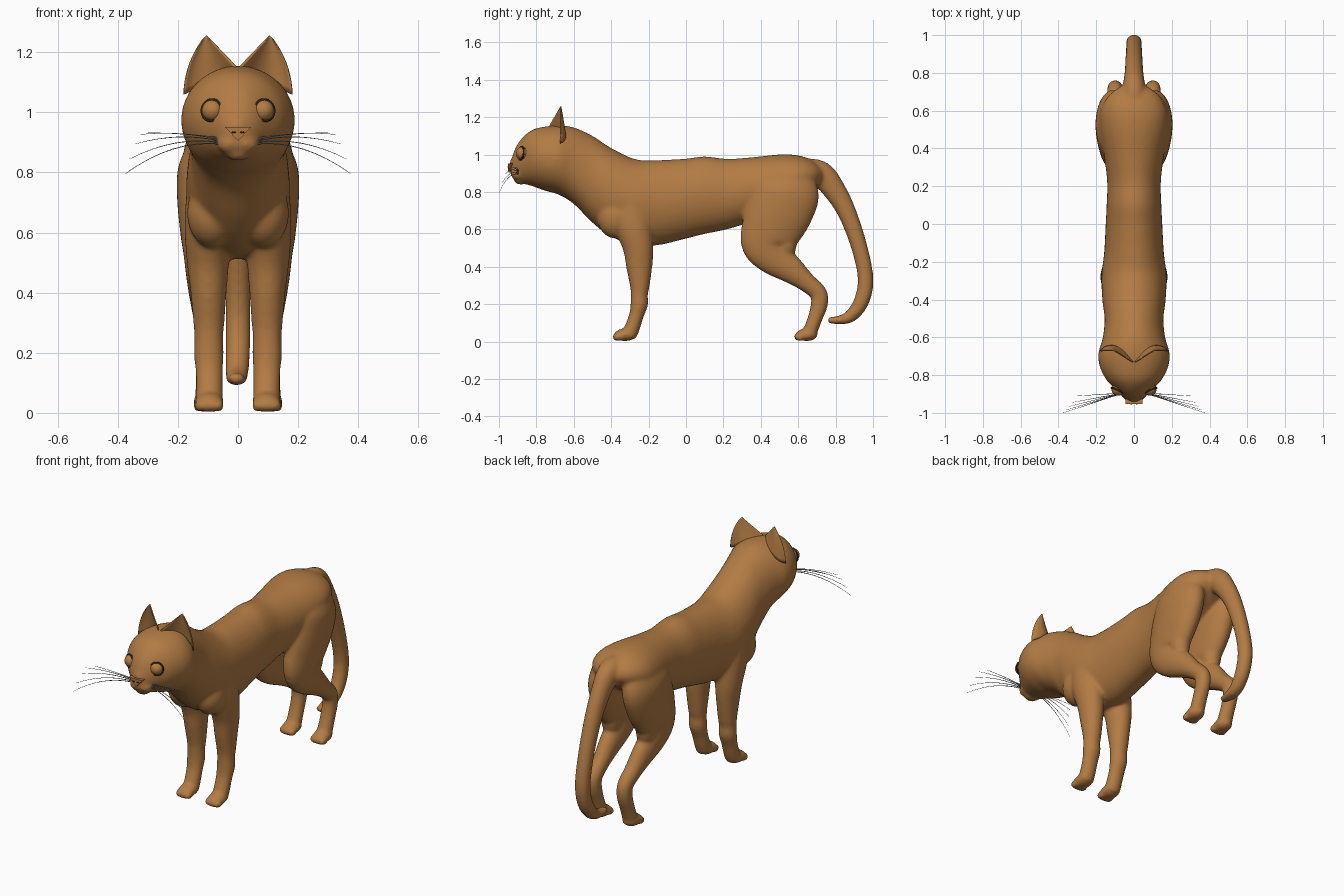
import bpy, bmesh, math
from mathutils import Vector, Matrix

cube = bpy.data.objects.get("Cube")
if cube:
    bpy.data.objects.remove(cube)


def material(name, rgb):
    m = bpy.data.materials.new(name)
    m.use_nodes = True
    m.diffuse_color = (*rgb, 1)
    m.node_tree.nodes["Principled BSDF"].inputs["Base Color"].default_value = (*rgb, 1)
    return m


FUR = material("brown fur", (0.45, 0.2, 0.058))
GREY = material("whisker grey", (0.22, 0.23, 0.24))
DARK = material("dark eye rim", (0.025, 0.022, 0.012))


def finish(bm, name, mat, smooth=True):
    bmesh.ops.recalc_face_normals(bm, faces=bm.faces)
    me = bpy.data.meshes.new(name)
    bm.to_mesh(me)
    bm.free()
    me.materials.append(mat)
    for p in me.polygons:
        p.use_smooth = smooth
    ob = bpy.data.objects.new(name, me)
    bpy.context.collection.objects.link(ob)
    return ob


def spline(pts, steps=5):
    """Catmull-Rom interpolation of tuples of any length."""
    pts = [Vector(p) for p in pts]
    out = []
    for i in range(len(pts) - 1):
        a, b, c, d = pts[max(i - 1, 0)], pts[i], pts[i + 1], pts[min(i + 2, len(pts) - 1)]
        for k in range(steps):
            t = k / steps
            out.append(b + (c - a) * (t / 2) + (2 * a - 5 * b + 4 * c - d) * (t * t / 2)
                       + (3 * b - a - 3 * c + d) * (t ** 3 / 2))
    return out + [pts[-1]]


def tube(bm, pts, upright=False, n=36):
    """Loft elliptical rings; each point is x, y, z, half width, half depth."""
    path, rings = spline(pts), []
    for i, p in enumerate(path):
        t = path[min(i + 1, len(path) - 1)] - path[max(i - 1, 0)]
        side = Vector((0, 0, 1)) if upright else Vector((0, -t[2], t[1])).normalized()
        c = Vector(p[:3])
        rings.append([bm.verts.new(c + Vector((p[3] * math.cos(a), 0, 0)) + side * (p[4] * math.sin(a)))
                      for a in (2 * math.pi * k / n for k in range(n))])
    for r, s in zip(rings, rings[1:]):
        for k in range(n):
            bm.faces.new((r[k], r[(k + 1) % n], s[(k + 1) % n], s[k]))
    bm.faces.new(rings[0])
    bm.faces.new(rings[-1])


def ball(bm, centre, size):
    bmesh.ops.create_uvsphere(bm, u_segments=24, v_segments=16, radius=1,
                              matrix=Matrix.Translation(centre) @ Matrix.Diagonal((*size, 1)))


body = bmesh.new()

# Head, neck and trunk: y, top, bottom, half width
trunk = [(-.935, .97, .89, .03), (-.91, 1.04, .865, .065), (-.87, 1.095, .845, .105),
         (-.82, 1.133, .83, .15), (-.75, 1.15, .805, .183), (-.68, 1.155, .785, .188),
         (-.6, 1.145, .735, .165), (-.5, 1.1, .635, .156), (-.4, 1.035, .56, .168),
         (-.27, .975, .515, .172), (-.15, .97, .515, .158), (0, .978, .55, .15),
         (.1, .99, .575, .145), (.22, .977, .6, .142), (.35, .985, .64, .157),
         (.5, 1.0, .69, .18), (.6, .995, .75, .175), (.68, .968, .81, .135), (.73, .93, .85, .07)]
tube(body, [(0, y, (t + b) / 2, w, (t - b) / 2) for y, t, b, w in trunk], upright=True)

# Tail
tube(body, [(0, .62, .92, .07, .06), (0, .72, .895, .06, .07), (0, .8, .8, .05, .06),
            (0, .865, .68, .046, .05), (0, .925, .51, .043, .044), (0, .96, .34, .042, .042),
            (0, .94, .22, .041, .042), (-.003, .885, .14, .039, .035),
            (-.005, .82, .115, .035, .024), (-.005, .757, .116, .022, .016)])

for s in (-1, 1):
    # Chest muscle
    ball(body, (s * .085, -.375, .665), (.085, .1, .115))
    # Foreleg from shoulder to wrist
    tube(body, [(s * .105, -.3, .76, .065, .1), (s * .1, -.28, .62, .078, .1),
                (s * .1, -.255, .5, .07, .082), (s * .098, -.25, .4, .06, .07),
                (s * .097, -.247, .3, .052, .053), (s * .097, -.25, .25, .048, .046),
                (s * .097, -.25, .2, .05, .047), (s * .096, -.265, .14, .046, .039),
                (s * .095, -.285, .08, .045, .041), (s * .095, -.305, .03, .046, .041)])
    # Hind leg from hip through knee and hock to ankle
    tube(body, [(s * .09, .56, .93, .06, .1), (s * .11, .545, .82, .088, .17),
                (s * .113, .51, .72, .09, .178), (s * .113, .458, .61, .08, .166),
                (s * .113, .425, .525, .068, .132), (s * .112, .465, .455, .06, .1),
                (s * .108, .56, .385, .053, .075), (s * .104, .64, .32, .046, .053),
                (s * .1, .707, .26, .042, .047), (s * .1, .713, .2, .041, .046),
                (s * .1, .692, .13, .041, .04), (s * .1, .67, .07, .043, .039),
                (s * .1, .655, .03, .044, .041)])
    ball(body, (s * .112, .53, .525), (.055, .062, .09))
    # Paws with toes
    for x, y in ((.095, -.325), (.1, .645)):
        ball(body, (s * x, y, .036), (.05, .06, .034))
        for k in (-1.5, -.5, .5, 1.5):
            ball(body, (s * x + k * .022, y - .045 + abs(k) * .005, .024), (.017, .027, .022))
    # Cheek of the muzzle
    ball(body, (s * .026, -.895, .895), (.044, .042, .034))
# Chin and bridge of the nose
ball(body, (0, -.885, .862), (.042, .035, .024))
ball(body, (0, -.905, .95), (.04, .04, .04))

cat = finish(body, "body", FUR)
rm = cat.modifiers.new("fuse", "REMESH")
rm.mode = "VOXEL"
rm.voxel_size = .009
rm.use_smooth_shade = True
sm = cat.modifiers.new("soften", "SMOOTH")
sm.factor = .5
sm.iterations = 12

# Nose: a wedge with two nostrils
bm = bmesh.new()
front = [bm.verts.new(p) for p in ((-.044, -.952, .952), (.044, -.952, .952), (0, -.95, .905))]
back = [bm.verts.new((v.co.x, -.89, v.co.z)) for v in front]
bm.faces.new(front)
bm.faces.new(back[::-1])
for i in range(3):
    bm.faces.new((front[i], front[(i + 1) % 3], back[(i + 1) % 3], back[i]))
finish(bm, "nose", FUR, smooth=False)
bm = bmesh.new()
for s in (-1, 1):
    ball(bm, (s * .014, -.952, .934), (.007, .003, .003))
finish(bm, "nostrils", DARK)

# Whisker tips: x, y, z
tips = [(.3, -.91, .932), (.33, -.945, .926), (.34, -.965, .895), (.36, -.985, .845), (.375, -1, .796)]

for s, side in ((-1, "right"), (1, "left")):
    # Eye with a dark rim
    centre, out = Vector((s * .084, -.873, 1.006)), Vector((s * .4, -.9, .12)).normalized()
    bm = bmesh.new()
    ball(bm, centre, (.036, .036, .036))
    finish(bm, side + "_eye", FUR)
    bpy.ops.mesh.primitive_torus_add(major_radius=.035, minor_radius=.005, major_segments=32,
                                     minor_segments=8, location=centre + out * .01,
                                     rotation=out.to_track_quat("Z", "Y").to_euler())
    rim = bpy.context.object
    rim.name = side + "_eye_rim"
    rim.data.materials.append(DARK)
    bpy.ops.object.shade_smooth()

    # Ear: a curved sheet narrowing from its base to the tip
    base = spline([(0, -.735, 1.145), (.05, -.675, 1.135), (.1, -.645, 1.11),
                   (.15, -.65, 1.075), (.18, -.672, 1.06)], 4)
    tip, rows = Vector((.106, -.67, 1.256)), 10
    bm = bmesh.new()
    grid = []
    for j in range(rows + 1):
        v = j / rows
        row = []
        for i, b in enumerate(base):
            p = b.lerp(tip, v)
            u = i / (len(base) - 1)
            p.x += .065 * v * (1 - v) * u
            p.z += .03 * v * (1 - v) * u
            row.append(bm.verts.new((s * p.x, p.y, p.z)))
        grid.append(row)
    for a, b in zip(grid, grid[1:]):
        for i in range(len(base) - 1):
            bm.faces.new((a[i], a[i + 1], b[i + 1], b[i]))
    bmesh.ops.remove_doubles(bm, verts=bm.verts, dist=.0005)
    ear = finish(bm, side + "_ear", FUR)
    th = ear.modifiers.new("thickness", "SOLIDIFY")
    th.thickness = .006
    th.offset = 0

    # Whiskers
    cu = bpy.data.curves.new(side + "_whiskers", "CURVE")
    cu.dimensions = "3D"
    cu.bevel_depth = .0018
    cu.bevel_resolution = 1
    for k, t in enumerate(tips):
        root, end = Vector((s * .06, -.895, .915 - .005 * k)), Vector((s * t[0], t[1], t[2]))
        sp = cu.splines.new("POLY")
        sp.points.add(8)
        for i, pt in enumerate(sp.points):
            f = i / 8
            p = root.lerp(end, f) + Vector((0, 0, (.008 + .014 * k) * f * (1 - f) * 2))
            pt.co = (*p, 1)
            pt.radius = 1.2 - f * .8
    cu.materials.append(GREY)
    bpy.context.collection.objects.link(bpy.data.objects.new(side + "_whiskers", cu))
